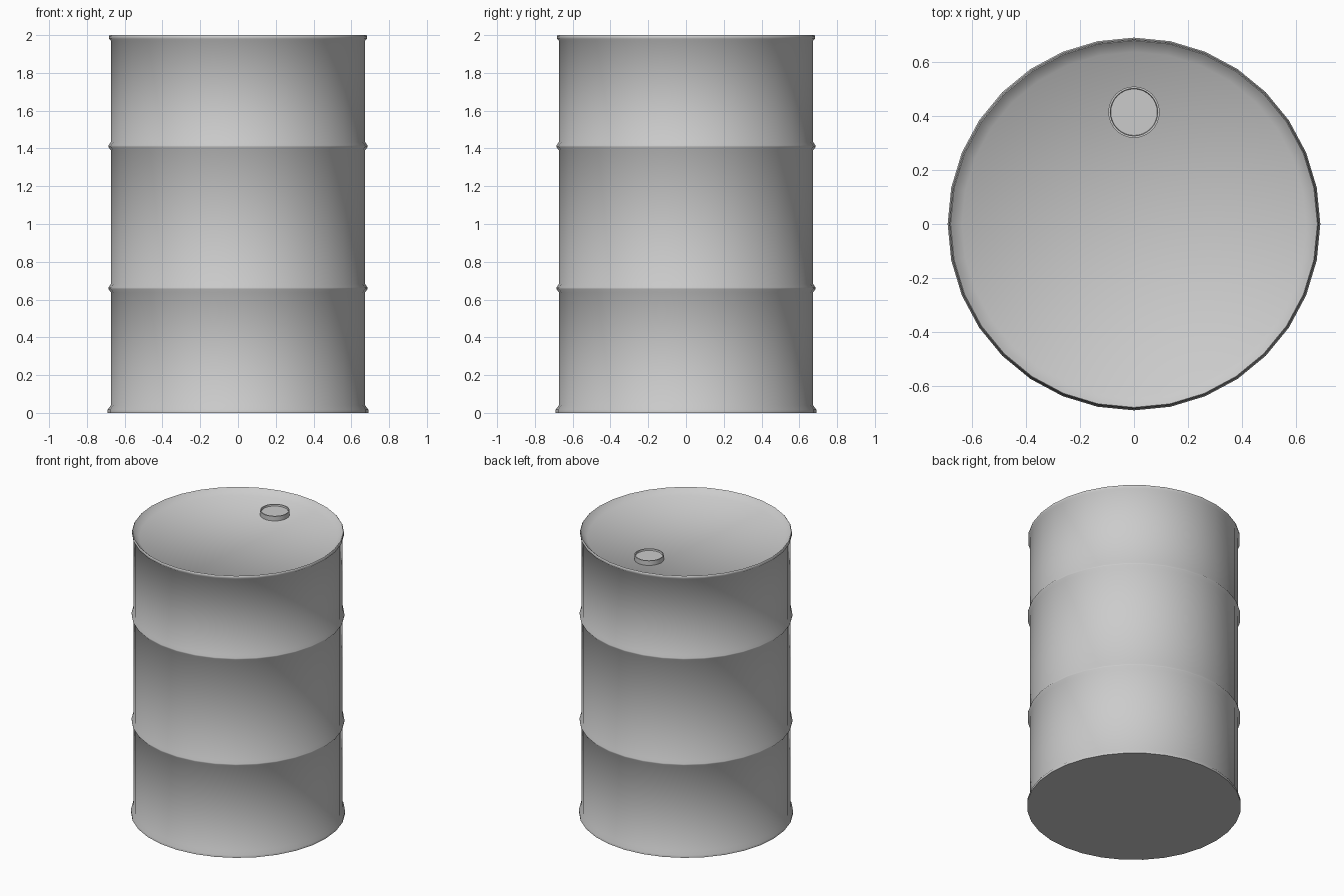
import bpy, bmesh, math

if "Cube" in bpy.data.objects:
    bpy.data.objects.remove(bpy.data.objects["Cube"])


def lathe(name, profile, sides, location=(0, 0, 0), angle=40):
    """Revolve an (r, z) profile around z and cap both ends."""
    bm = bmesh.new()
    rings = []
    for r, z in profile:
        rings.append([bm.verts.new((r * math.cos(2 * math.pi * i / sides),
                                    r * math.sin(2 * math.pi * i / sides), z))
                      for i in range(sides)])
    for low, high in zip(rings, rings[1:]):
        for i in range(sides):
            j = (i + 1) % sides
            bm.faces.new((low[i], low[j], high[j], high[i]))
    bm.faces.new(list(reversed(rings[0])))
    bm.faces.new(rings[-1])
    mesh = bpy.data.meshes.new(name)
    bm.to_mesh(mesh)
    bm.free()
    obj = bpy.data.objects.new(name, mesh)
    obj.location = location
    bpy.context.collection.objects.link(obj)
    bpy.ops.object.select_all(action='DESELECT')
    obj.select_set(True)
    bpy.context.view_layer.objects.active = obj
    bpy.ops.object.shade_smooth_by_angle(angle=math.radians(angle))
    return obj


BODY_R = 0.673
LID_Z = 1.96

# bottom flange
profile = [(0.69, 0), (0.69, 0.017), (BODY_R, 0.04)]
# two reinforcing ridges around the body
for z in (0.66, 1.412):
    profile += [(BODY_R, z - 0.022), (0.686, z - 0.004),
                (0.686, z + 0.004), (BODY_R, z + 0.022)]
# top rim sloping in to the recessed lid
profile += [(BODY_R, 1.97), (0.683, 1.98), (0.683, 1.995),
            (0.679, 2.0), (0.673, 1.995), (0.637, LID_Z)]
lathe("barrel_body", profile, 32, angle=60)

# filler cap with a shallow dished top
lathe("filler_cap", [(0.095, -0.005), (0.095, 0.033), (0.088, 0.033), (0.086, 0.022)],
      32, location=(0, 0.414, LID_Z), angle=30)
